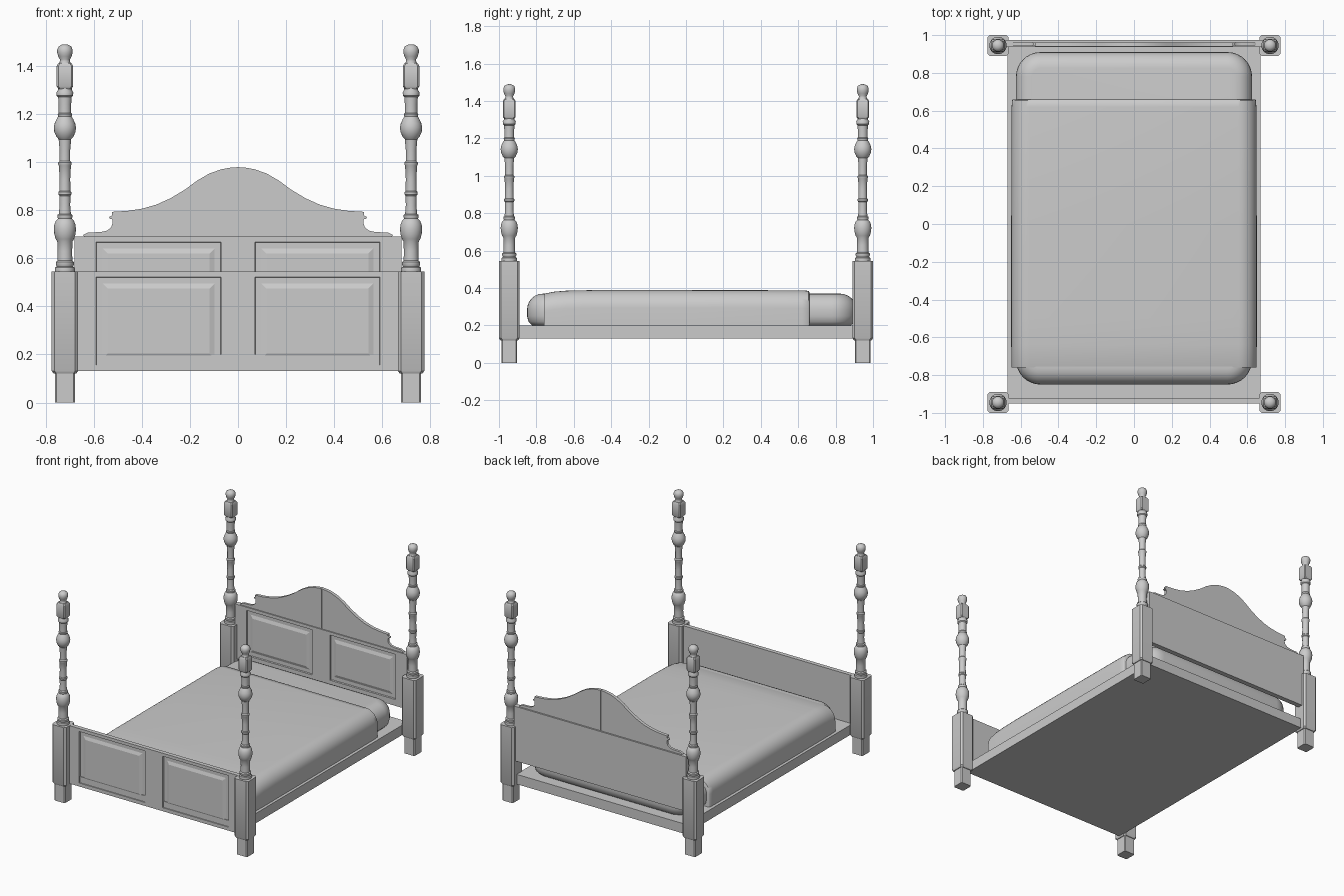
import bpy, bmesh
from math import sin, cos, pi

if "Cube" in bpy.data.objects:
    bpy.data.objects.remove(bpy.data.objects["Cube"])


def finish(name, bm, loc=(0, 0, 0), angle=35):
    bmesh.ops.recalc_face_normals(bm, faces=bm.faces)
    me = bpy.data.meshes.new(name)
    bm.to_mesh(me)
    bm.free()
    ob = bpy.data.objects.new(name, me)
    ob.location = loc
    bpy.context.collection.objects.link(ob)
    bpy.ops.object.select_all(action='DESELECT')
    ob.select_set(True)
    bpy.context.view_layer.objects.active = ob
    bpy.ops.object.shade_smooth_by_angle(angle=angle * pi / 180)
    return ob


def loft(bm, rings):
    """Skin a stack of equal-length closed rings and cap both ends."""
    vs = [[bm.verts.new(p) for p in r] for r in rings]
    n = len(vs[0])
    for a, b in zip(vs, vs[1:]):
        for i in range(n):
            bm.faces.new((a[i], a[(i + 1) % n], b[(i + 1) % n], b[i]))
    bm.faces.new(vs[0])
    bm.faces.new(vs[-1])


def rounded_rect(hx, hy, r, z, seg, cy=0):
    pts = []
    for k, (sx, sy) in enumerate([(1, 1), (-1, 1), (-1, -1), (1, -1)]):
        for i in range(seg + 1):
            a = (k + i / seg) * pi / 2
            pts.append((sx * (hx - r) + r * cos(a), cy + sy * (hy - r) + r * sin(a), z))
    return pts


def box(name, lo, hi):
    bm = bmesh.new()
    loft(bm, [[(lo[0], lo[1], z), (hi[0], lo[1], z), (hi[0], hi[1], z), (lo[0], hi[1], z)]
              for z in (lo[2], hi[2])])
    return finish(name, bm)


def square_post(bm, profile, chamfer):
    loft(bm, [rounded_rect(h, h, chamfer, z, 1) for h, z in profile])


def turned(bm, profile, n=24):
    loft(bm, [[(r * cos(2 * pi * i / n), r * sin(2 * pi * i / n), z) for i in range(n)]
              for r, z in profile])


def panel_board(name, hx, y0, y1, z0, z1, pz0, pz1):
    """Board whose front carries two raised-and-fielded panels."""
    bm = bmesh.new()
    xs = [-hx, -0.59, -0.07, 0.07, 0.59, hx]
    zs = [z0, pz0, pz1, z1]
    g = [[bm.verts.new((x, y0, z)) for x in xs] for z in zs]
    fs = {}
    for j in range(3):
        for i in range(5):
            fs[i, j] = bm.faces.new((g[j][i], g[j][i + 1], g[j + 1][i + 1], g[j + 1][i]))
    ext = bmesh.ops.extrude_face_region(bm, geom=list(fs.values()), use_keep_orig=True)
    for v in ext['geom']:
        if isinstance(v, bmesh.types.BMVert):
            v.co.y = y1
    bmesh.ops.recalc_face_normals(bm, faces=bm.faces)
    panels = [f for f in bm.faces if f.calc_center_median().y < y0 + 0.001
              and abs(abs(f.calc_center_median().x) - 0.33) < 0.01
              and pz0 < f.calc_center_median().z < pz1]
    for thick, depth in ((0.003, -0.010), (0.035, 0.0), (0.03, 0.008)):
        bmesh.ops.inset_individual(bm, faces=panels, thickness=thick, depth=depth)
    return finish(name, bm, angle=10)


# Four posts: foot, square block, turned shaft, upper block, finial
shaft = [(.040, .54), (.042, .552), (.040, .562), (.034, .566), (.038, .575), (.038, .584),
         (.031, .590), (.030, .63), (.032, .67), (.038, .680), (.044, .70), (.046, .72),
         (.044, .74), (.037, .757), (.029, .765), (.031, .772), (.031, .780), (.025, .785),
         (.022, .82), (.023, .86), (.027, .865), (.027, .875), (.023, .88), (.022, .93),
         (.025, .985), (.028, .99), (.028, .998), (.022, 1.005), (.022, 1.05), (.026, 1.095),
         (.035, 1.105), (.044, 1.125), (.046, 1.143), (.043, 1.16), (.035, 1.178),
         (.028, 1.19), (.030, 1.20), (.026, 1.205), (.026, 1.24), (.028, 1.27),
         (.034, 1.276), (.035, 1.29), (.029, 1.30), (.029, 1.312)]
finial = [(.025, 1.41), (.021, 1.42), (.021, 1.427), (.028, 1.44), (.032, 1.455),
          (.032, 1.468), (.026, 1.481), (.014, 1.488), (.004, 1.49)]
for sx, side in ((-1, "left"), (1, "right")):
    for sy, end in ((-1, "foot"), (1, "head")):
        bm = bmesh.new()
        square_post(bm, [(.042, 0), (.042, .125)], .006)
        square_post(bm, [(.047, .12), (.055, .132), (.055, .545)], .012)
        turned(bm, shaft)
        square_post(bm, [(.027, 1.305), (.034, 1.315), (.034, 1.40), (.027, 1.412)], .007)
        turned(bm, finial)
        finish(f"{end}_{side}_post", bm, (sx * .72, sy * .945, 0))

# Bed base and panelled boards
box("bed_base", (-.67, -.945, .13), (.67, .96, .2))
panel_board("footboard", .672, -.95, -.92, .13, .544, .155, .522)
panel_board("headboard", .68, .937, .973, .30, .69, .345, .667)

# Scrolled crest in two mirrored halves meeting at a centre seam
half = [(.0005, .69), (.64, .69), (.645, .696), (.625, .707), (.57, .709), (.545, .715),
        (.528, .728), (.522, .745), (.522, .762), (.535, .765), (.536, .772), (.525, .778),
        (.525, .793), (.46, .797), (.40, .806), (.34, .823), (.28, .85), (.22, .886),
        (.17, .923), (.12, .952), (.07, .97), (.03, .977), (.0005, .979)]
bm = bmesh.new()
loft(bm, [[(x, y, z) for x, z in half] for y in (.945, .962)])
finish("headboard_crest", bm).modifiers.new("mirror", 'MIRROR').use_mirror_merge = False

# Crest edge moulding, slightly proud of the front
bm = bmesh.new()
edge = half[12:]
strip = edge + [(x, z - .008) for x, z in reversed(edge)]
loft(bm, [[(x, y, z) for x, z in strip] for y in (.939, .946)])
finish("crest_moulding", bm).modifiers.new("mirror", 'MIRROR').use_mirror_merge = False

# Mattress: rounded slab
bm = bmesh.new()
rings = [(.03, .198), (.008, .22), (0, .25), (0, .285)]
rings += [(.085 * (1 - cos(a)), .285 + .085 * sin(a)) for a in [i * pi / 12 for i in range(1, 7)]]
loft(bm, [rounded_rect(.625 - d, .88 - d, .13 - d, z, 8, .03) for d, z in rings])
finish("mattress", bm, angle=60)

# Blanket: arched section swept along the bed, dipping at the foot
bm = bmesh.new()
sections = []
for y, top, hw in ((.66, .378, .640), (.655, .385, .645), (.62, .388, .648), (0, .389, .65),
                   (-.5, .389, .65), (-.64, .386, .65), (-.71, .380, .649), (-.76, .369, .648)):
    r = .095
    arc = [(hw - r + r * cos(i * pi / 16), top - r + r * sin(i * pi / 16)) for i in range(9)]
    prof = [(hw, .199)] + arc
    prof += [(-x, z) for x, z in reversed(prof)]
    sections.append([(x, y, z) for x, z in prof])
loft(bm, sections)
finish("blanket", bm, angle=50)
